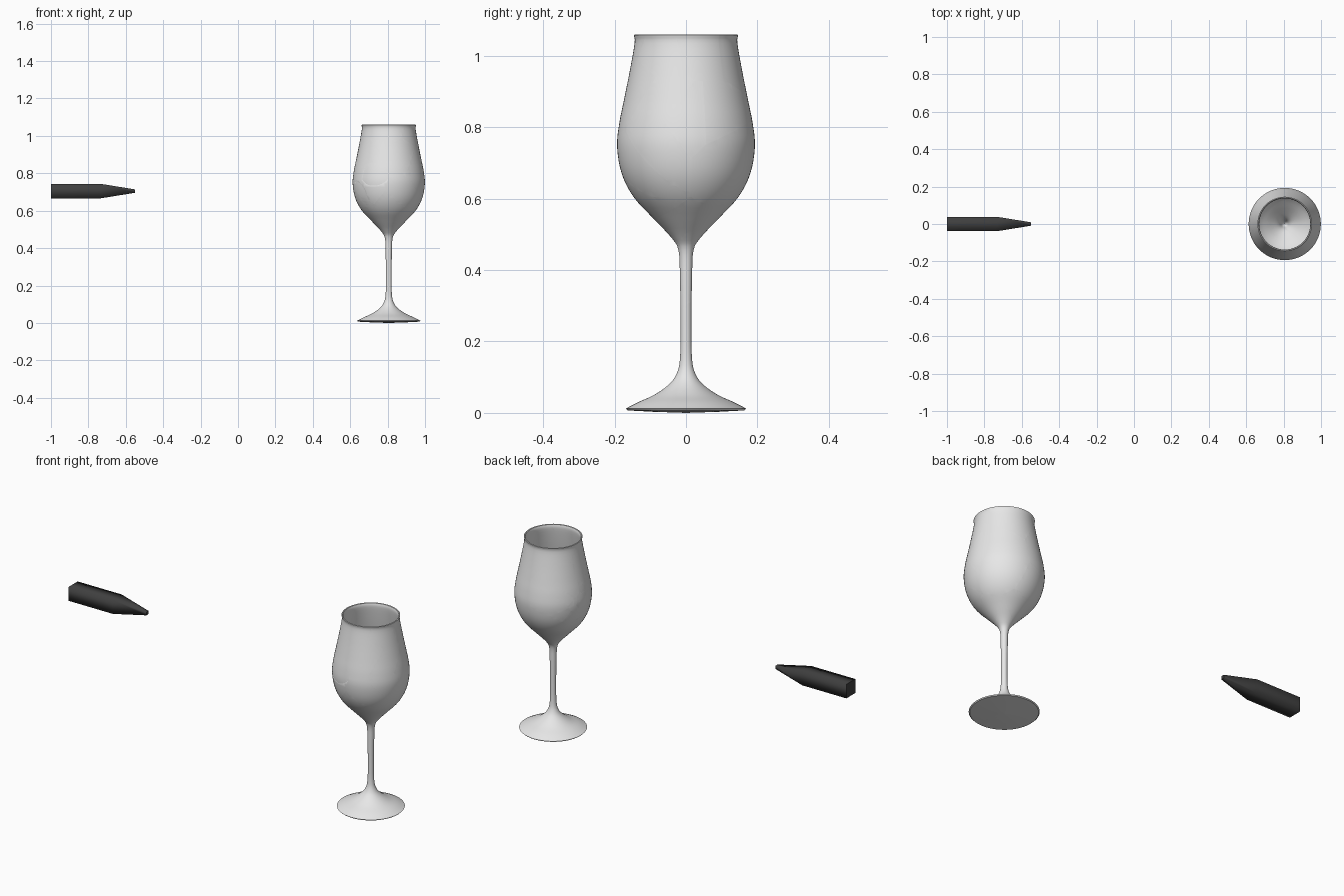
import bpy, bmesh, math, random
from mathutils import Vector

random.seed(4)
cube = bpy.data.objects.get("Cube")
if cube:
    bpy.data.objects.remove(cube, do_unlink=True)


def make_material(name, value):
    mat = bpy.data.materials.new(name)
    mat.use_nodes = True
    colour = (value, value, value, 1)
    mat.diffuse_color = colour
    mat.node_tree.nodes["Principled BSDF"].inputs["Base Color"].default_value = colour
    return mat


def make_object(name, mesh, mat, location):
    obj = bpy.data.objects.new(name, mesh)
    bpy.context.collection.objects.link(obj)
    mesh.materials.append(mat)
    obj.location = location
    return obj


def smooth_path(points, steps):
    """Catmull-Rom curve through the points."""
    pts = [Vector(p) for p in points]
    pts = [pts[0] * 2 - pts[1]] + pts + [pts[-1] * 2 - pts[-2]]
    path = []
    for a, b, c, d in zip(pts, pts[1:], pts[2:], pts[3:]):
        for i in range(steps):
            t = i / steps
            path.append(0.5 * (2 * b + (c - a) * t + (2 * a - 5 * b + 4 * c - d) * t ** 2
                               + (3 * b - a - 3 * c + d) * t ** 3))
    return path + [pts[-2]]


# Wine glass profile as (radius, height): outside from foot to rim, then inside
outside = smooth_path([(0.169, 0.012), (0.134, 0.03), (0.09, 0.05), (0.051, 0.077),
                       (0.028, 0.106), (0.017, 0.15), (0.015, 0.25), (0.017, 0.38),
                       (0.021, 0.455), (0.042, 0.492), (0.092, 0.545), (0.147, 0.605),
                       (0.18, 0.67), (0.193, 0.745), (0.187, 0.81), (0.173, 0.88),
                       (0.157, 0.96), (0.144, 1.035), (0.146, 1.058)], 4)
inside = smooth_path([(0.139, 1.058), (0.137, 1.035), (0.149, 0.96), (0.165, 0.88),
                      (0.179, 0.81), (0.185, 0.745), (0.172, 0.67), (0.139, 0.61),
                      (0.085, 0.555), (0.034, 0.502), (0.014, 0.465), (0, 0.45)], 4)
underside = [Vector((0, 0)), Vector((0.09, 0.003)), Vector((0.164, 0.007))]
profile = underside + outside + [Vector((0.1425, 1.06))] + inside

glass = bmesh.new()
verts = [glass.verts.new((p.x, 0, p.y)) for p in profile]
edges = [glass.edges.new(pair) for pair in zip(verts, verts[1:])]
bmesh.ops.spin(glass, geom=verts + edges, cent=(0, 0, 0), axis=(0, 0, 1),
               angle=math.tau, steps=64)
bmesh.ops.remove_doubles(glass, verts=glass.verts[:], dist=0.0001)
bmesh.ops.recalc_face_normals(glass, faces=glass.faces[:])

# Crack centres: a dense cluster facing the projectile, sparse ones elsewhere
seeds = [Vector((random.gauss(-0.17, 0.03), random.gauss(0, 0.07), random.gauss(0.74, 0.08)))
         for _ in range(55)]
for _ in range(36):
    p = random.choice(outside)
    a = random.uniform(0, math.tau)
    seeds.append(Vector((p.x * math.cos(a), p.x * math.sin(a), p.y)))

# Shards: trim a copy of the glass to the cell around each centre and cap it
shards = bmesh.new()
piece_mesh = bpy.data.meshes.new("shard_piece")
for seed in seeds:
    piece = glass.copy()
    for other in sorted(seeds, key=lambda s: (s - seed).length)[1:]:
        direction = (other - seed).normalized()
        cut = bmesh.ops.bisect_plane(
            piece, geom=piece.verts[:] + piece.edges[:] + piece.faces[:], dist=0.00001,
            plane_co=(seed + other) / 2, plane_no=direction, clear_outer=True)
        rim = [e for e in cut["geom_cut"] if isinstance(e, bmesh.types.BMEdge) and e.is_boundary]
        if rim:
            bmesh.ops.triangle_fill(piece, edges=rim, normal=direction)
        if not piece.faces:
            break
    piece.to_mesh(piece_mesh)
    shards.from_mesh(piece_mesh)
    piece.free()
bpy.data.meshes.remove(piece_mesh)
glass_mesh = bpy.data.meshes.new("wine_glass")
shards.to_mesh(glass_mesh)
wine_glass = make_object("wine_glass", glass_mesh, make_material("pale_grey_glass", 0.8),
                         (0.806, 0, 0))
bpy.ops.object.select_all(action="DESELECT")
wine_glass.select_set(True)
bpy.context.view_layer.objects.active = wine_glass
bpy.ops.object.shade_smooth_by_angle(angle=math.radians(35))

# Projectile: a square bar drawn in to a blunt tip
bar = bmesh.new()
rings = [[bar.verts.new((x, sy * h, sz * h)) for sy, sz in ((-1, -1), (1, -1), (1, 1), (-1, 1))]
         for x, h in ((-1, 0.0385), (-0.733, 0.0385), (-0.55, 0.009))]
for near, far in zip(rings, rings[1:]):
    for i in range(4):
        j = (i + 1) % 4
        bar.faces.new((near[i], near[j], far[j], far[i])).smooth = True
for ring in (rings[0], rings[-1]):
    cap = bar.faces.new(ring)
    for edge in cap.edges:
        edge.smooth = False
bmesh.ops.recalc_face_normals(bar, faces=bar.faces[:])
bar_mesh = bpy.data.meshes.new("projectile")
bar.to_mesh(bar_mesh)
make_object("projectile", bar_mesh, make_material("dark_grey_metal", 0.05), (0, 0, 0.705))

for bm in (glass, shards, bar):
    bm.free()
